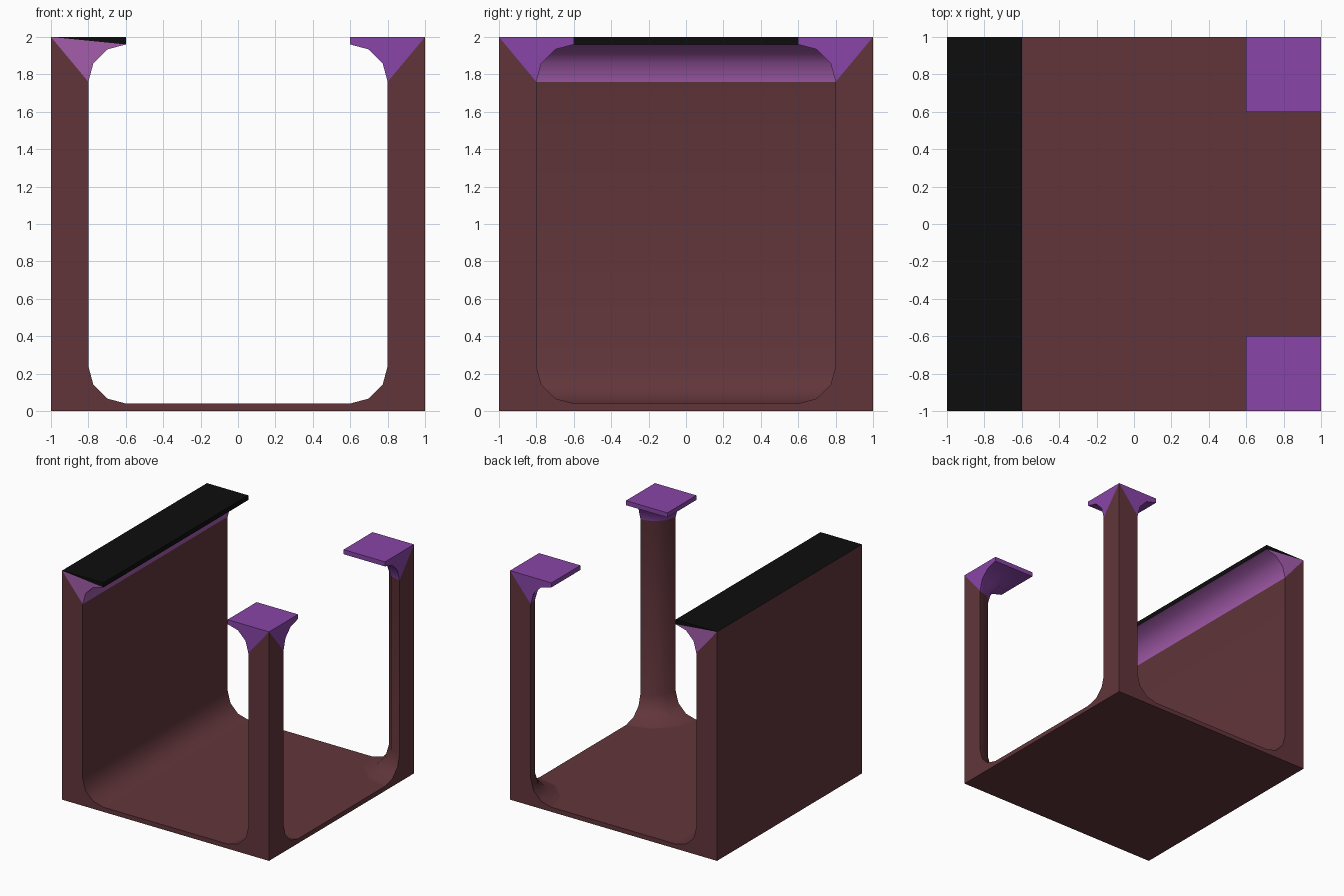
import bpy, bmesh
from math import cos, sin, pi, radians

if "Cube" in bpy.data.objects:
    bpy.data.objects.remove(bpy.data.objects["Cube"])


def material(name, rgb):
    m = bpy.data.materials.new(name)
    m.diffuse_color = (*rgb, 1)
    m.use_nodes = True
    m.node_tree.nodes["Principled BSDF"].inputs["Base Color"].default_value = m.diffuse_color
    return m


MATS = [material("brown", (0.12, 0.036, 0.043)),
        material("violet", (0.25, 0.06, 0.39)),
        material("lilac", (0.37, 0.107, 0.41)),
        material("black", (0.004, 0.004, 0.004))]
BROWN, VIOLET, LILAC, BLACK = range(4)


def build(name, faces):
    """Make an object from (points, material index) polygons."""
    bm = bmesh.new()
    for pts, mat in faces:
        bm.faces.new([bm.verts.new(p) for p in pts]).material_index = mat
    bmesh.ops.remove_doubles(bm, verts=bm.verts, dist=1e-4)
    bmesh.ops.recalc_face_normals(bm, faces=bm.faces)
    me = bpy.data.meshes.new(name)
    bm.to_mesh(me)
    bm.free()
    for m in MATS:
        me.materials.append(m)
    ob = bpy.data.objects.new(name, me)
    bpy.context.collection.objects.link(ob)
    bpy.ops.object.select_all(action='DESELECT')
    bpy.context.view_layer.objects.active = ob
    ob.select_set(True)
    bpy.ops.object.shade_smooth_by_angle(angle=radians(40))
    return ob


# Shared profile: distance from the outer side, height; rounded at both ends
ANG = [i * pi / 6 for i in range(4)]
low = [(0.4 - 0.2 * sin(a), 0.24 - 0.2 * cos(a)) for a in ANG]
high = [(0.4 - 0.2 * cos(a), 1.76 + 0.2 * sin(a)) for a in ANG]
PROFILE = low + high


# Left wall with curved foot and overhanging top
def at(p, y):
    return (p[0] - 1, y, p[1])


outline = [(0, 0), (0.4, 0)] + PROFILE
wall = []
for a, b in zip(PROFILE, PROFILE[1:]):
    mat = LILAC if a[1] > 1.75 else BROWN
    wall.append(([at(a, -1), at(b, -1), at(b, 1), at(a, 1)], mat))
for a, b, mat in [((0.4, 1.96), (0.4, 2), BLACK), ((0.4, 2), (0, 2), BLACK),
                  ((0, 2), (0, 0), BROWN), ((0, 0), (0.4, 0), BROWN)]:
    wall.append(([at(a, -1), at(b, -1), at(b, 1), at(a, 1)], mat))
for y in (-1, 1):
    wall.append(([at(p, y) for p in [(0, 0), (0.4, 0)] + PROFILE[:5] + [(0, 2)]], BROWN))
    wall.append(([at(p, y) for p in [(0, 2)] + high], LILAC))
    wall.append(([at(p, y) for p in [(0, 2), (0.4, 1.96), (0.4, 2)]], BLACK))
build("left_wall", wall)

# Floor slab, its top trimmed around the post feet
arc = [(1 - 0.4 * cos(a), -1 + 0.4 * sin(a)) for a in ANG]
top = [(-0.6, -1)] + arc + [(x, -y) for x, y in reversed(arc)] + [(-0.6, 1)]
floor = [([(x, y, 0.04) for x, y in top], BROWN),
         ([(-0.6, -1, 0), (1, -1, 0), (1, 1, 0), (-0.6, 1, 0)], BROWN)]
for a, b in [((-0.6, -1), (1, -1)), ((1, -1), (1, 1)), ((1, 1), (-0.6, 1))]:
    floor.append(([(*a, 0), (*b, 0), (*b, 0.04), (*a, 0.04)], BROWN))
build("floor", floor)


# Quarter-round corner posts, flared at both ends, with square caps
def post(name, s):
    def pt(u, v, z):
        return (1 - u, s * (1 - v), z)

    def ring(p, a):
        return pt(p[0] * cos(a), p[0] * sin(a), p[1])

    faces = []
    for p, q in zip(PROFILE, PROFILE[1:]):
        for a, b in zip(ANG, ANG[1:]):
            faces.append(([ring(p, a), ring(p, b), ring(q, b), ring(q, a)],
                          VIOLET if p[1] > 1.75 else BROWN))
    for flat in (lambda r, z: pt(r, 0, z), lambda r, z: pt(0, r, z)):
        faces.append(([flat(*p) for p in [(0, 0.04)] + PROFILE[:5] + [(0, 2)]], BROWN))
        faces.append(([flat(*p) for p in [(0, 2)] + high + [(0.4, 2)]], VIOLET))
    c = 0.4
    faces.append(([ring(PROFILE[-1], a) for a in ANG] + [pt(c, c, 1.96)], VIOLET))
    faces.append(([pt(0, 0, 2), pt(c, 0, 2), pt(c, c, 2), pt(0, c, 2)], VIOLET))
    for a, b in [((c, 0), (c, c)), ((c, c), (0, c))]:
        faces.append(([pt(*a, 1.96), pt(*b, 1.96), pt(*b, 2), pt(*a, 2)], VIOLET))
    build(name, faces)


post("front_post", -1)
post("back_post", 1)
